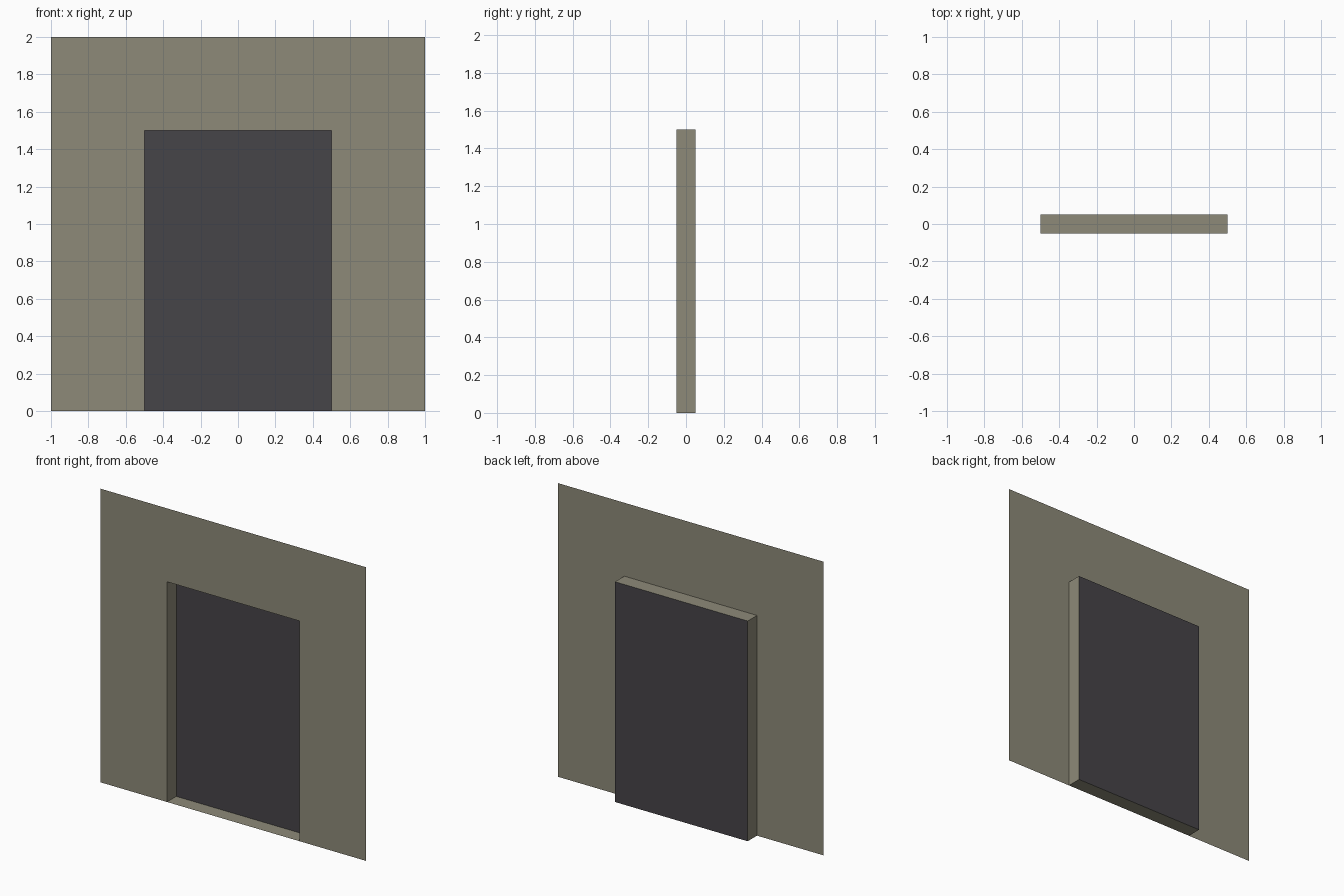
import bpy

if "Cube" in bpy.data.objects:
    bpy.data.objects.remove(bpy.data.objects["Cube"])

W, H = 1.0, 2.0        # wall half width and height
w, h = 0.5, 1.5        # opening half width and height
F, B = -0.05, 0.05     # front and back of the recess


def material(name, color):
    m = bpy.data.materials.new(name)
    m.diffuse_color = (*color, 1)
    m.use_nodes = True
    m.node_tree.nodes["Principled BSDF"].inputs["Base Color"].default_value = m.diffuse_color
    return m


def sheet(name, verts, faces, mat):
    mesh = bpy.data.meshes.new(name)
    mesh.from_pydata(verts, [], faces)
    mesh.materials.append(mat)
    ob = bpy.data.objects.new(name, mesh)
    bpy.context.collection.objects.link(ob)
    return ob


stone = material("stone", (0.27, 0.255, 0.19))
dark = material("dark_panel", (0.062, 0.058, 0.066))

# Thin wall sheet around the doorway, facing the front
outer = [(-W, 0), (-W, H), (W, H), (W, 0)]
inner = [(-w, 0), (-w, h), (w, h), (w, 0)]
sheet("wall", [(x, F, z) for x, z in outer + inner],
      [(i, i + 4, i + 5, i + 1) for i in range(3)], stone)

# Recess: jambs, lintel and threshold, facing into the opening
sheet("door_recess", [(x, y, z) for y in (F, B) for x, z in inner],
      [(i, i + 4, (i + 1) % 4 + 4, (i + 1) % 4) for i in range(4)], stone)

# Dark door panel at the back of the recess
sheet("door_panel", [(x, B, z) for x, z in inner], [(3, 2, 1, 0)], dark)
